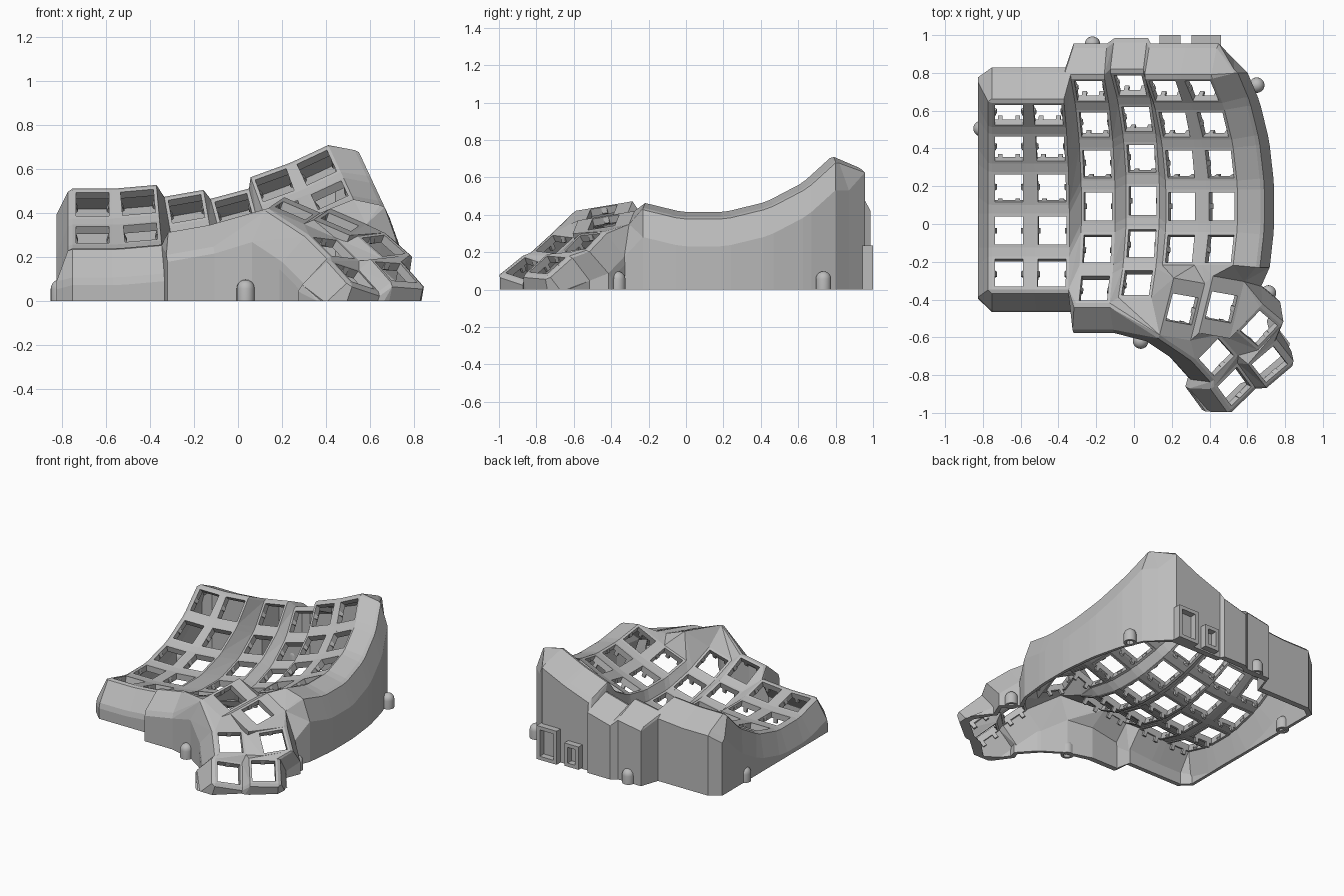
import bpy, bmesh, math
from mathutils import Matrix, Vector

if "Cube" in bpy.data.objects:
    bpy.data.objects.remove(bpy.data.objects["Cube"])

grey = bpy.data.materials.new("light_grey_plastic")
grey.use_nodes = True
COLOR = (0.5, 0.5, 0.5, 1)
grey.diffuse_color = COLOR
grey.node_tree.nodes["Principled BSDF"].inputs["Base Color"].default_value = COLOR

# Millimetre layout, mirrored and scaled into the final frame
S = 0.0104
WORLD = Matrix.Translation((0.045, 0.093, 0.18)) @ Matrix.Diagonal((-S, S, S, 1))
HALF, HOLE, LONG = 8.7, 7.2, 15.13
ROW_R, COL_R = 87.2, 257
LAST_COL, LAST_ROW, CORNER = 5, 5, 4
CORNERS = {"tl": (-1, 1), "tr": (1, 1), "bl": (-1, -1), "br": (1, -1)}
parts = {}


def rot(deg, axis):
    return Matrix.Rotation(math.radians(deg), 4, axis)


def move(*v):
    return Matrix.Translation(v)


def hull(part, pts):
    """Convex solid around points, trimmed at the ground."""
    bm = bmesh.new()
    for p in {tuple(round(v, 5) for v in p) for p in pts}:
        bm.verts.new(p)
    res = bmesh.ops.convex_hull(bm, input=bm.verts)
    loose = {g for g in res["geom_interior"] + res["geom_unused"]
             if isinstance(g, bmesh.types.BMVert)}
    bmesh.ops.delete(bm, geom=list(loose), context="VERTS")
    if bm.verts and min(v.co.z for v in bm.verts) < -1e-4:
        bmesh.ops.bisect_plane(bm, geom=bm.verts[:] + bm.edges[:] + bm.faces[:],
                               plane_co=(0, 0, 0), plane_no=(0, 0, 1), clear_inner=True)
        bmesh.ops.holes_fill(bm, edges=bm.edges[:], sides=0)
    bmesh.ops.dissolve_limit(bm, angle_limit=0.01, verts=bm.verts[:], edges=bm.edges[:])
    bmesh.ops.recalc_face_normals(bm, faces=bm.faces[:])
    me = bpy.data.meshes.new("piece")
    bm.to_mesh(me)
    bm.free()
    parts.setdefault(part, bmesh.new()).from_mesh(me)
    bpy.data.meshes.remove(me)


def box(part, m, x, y, z):
    hull(part, [m @ Vector((a, b, c)) for a in x for b in y for c in z])


def key(c, r):
    off = (0, 2.82, -4.5) if c == 2 else (0, -12.3, 5.64) if c > 3 else (0, 0, 0)
    return (rot(15, "Y") @ move(*off)
            @ move(0, 0, COL_R) @ rot(5 * (2 - c), "Y") @ move(0, 0, -COL_R)
            @ move(0, 0, ROW_R) @ rot(15 * (3 - r), "X") @ move(0, 0, -ROW_R))


# Posts are (matrix, x, y); K = main key corner, T = thumb corner, L = inner side rim
def K(c, r, n):
    return key(c, r), CORNERS[n][0] * HALF, CORNERS[n][1] * HALF


def L(r, d):
    return move(*(key(0, r) @ Vector((-HALF, d * HALF, 0)) - Vector((10, 0, 3)))), 0, 0


origin = key(1, CORNER) @ Vector((HALF, -HALF, 0)) + Vector((4.6, -4.4, 7))
THUMBS = {name: move(*(origin + Vector(t))) @ rot(a, "Z") @ rot(b, "Y") @ rot(c, "X")
          for name, c, b, a, t in (
              ("tr", 10, -23, 10, (-12, -16, 3)), ("tl", 10, -23, 10, (-32, -15, -2)),
              ("mr", -6, -34, 48, (-29, -40, -13)), ("ml", 6, -34, 40, (-51, -25, -12)),
              ("br", -16, -33, 54, (-37.8, -55.3, -25.3)),
              ("bl", -4, -35, 52, (-56.3, -43.3, -23.5)))}


def T(name, n):
    tall = LONG if name in ("tl", "tr") else HALF
    return THUMBS[name], CORNERS[n][0] * HALF, CORNERS[n][1] * tall


def post(p, off=(0, 0, 0)):
    m, x, y = p
    return [WORLD @ m @ Vector((x + off[0], y + off[1], z + off[2])) for z in (0.5, 4)]


def rim(p, d, steps):
    """Stepped wall offsets of a post in direction d."""
    out = []
    for i in steps:
        w, z = ((0, 0), (2, -1), (5, -15), (7, -15))[i]
        out += post(p, (d[0] * w, d[1] * w, z))
    return out


def drop(pts):
    return pts + [Vector((p.x, p.y, 0)) for p in pts]


def strip(part, posts):
    for i in range(len(posts) - 2):
        hull(part, [v for p in posts[i:i + 3] for v in post(p)])


def brace(part, a, da, b, db):
    every, low = (0, 1, 2, 3), (2, 3)
    hull(part, rim(a, da, every) + rim(b, db, every))
    hull(part, drop(rim(a, da, low) + rim(b, db, low)))


# Square switch frames with side nubs and small pegs underneath
def switch_frame(part, m):
    m = WORLD @ m
    for s in (-1, 1):
        box(part, m, (s * HOLE, s * HALF), (-HALF, HALF), (0, 4))
        box(part, m, (-HOLE, HOLE), (s * HOLE, s * HALF), (0, 4))
        hull(part, [m @ Vector((s * x, y, z)) for y in (-1.4, 1.4)
                    for x, z in ((HOLE, 0), (HOLE, 4), (HOLE - 1, 1))])
        box(part, m, (s * 3.2, s * 5.6), (-HALF, -HOLE), (-3, 0))


for c in range(LAST_COL + 1):
    for r in range(LAST_ROW + (c in (2, 3))):
        switch_frame("key_frames", key(c, r))
for name, m in THUMBS.items():
    switch_frame("thumb_frames", m)
    if name in ("tl", "tr"):
        for s in (-1, 1):
            box("thumb_frames", WORLD @ m, (-HALF, HALF), (s * HALF, s * LONG), (0.5, 4))

# Webs between main keys
for c in range(LAST_COL + 1):
    for r in range(LAST_ROW):
        inner, below = c < LAST_COL, r < CORNER
        if inner:
            strip("key_web", [K(c + 1, r, "tl"), K(c, r, "tr"), K(c + 1, r, "bl"), K(c, r, "br")])
        if below:
            strip("key_web", [K(c, r, "bl"), K(c, r, "br"), K(c, r + 1, "tl"), K(c, r + 1, "tr")])
        if inner and below:
            strip("key_web", [K(c, r, "br"), K(c, r + 1, "tr"),
                              K(c + 1, r, "bl"), K(c + 1, r + 1, "tl")])
E, F = CORNER, LAST_ROW
strip("key_web", [K(1, E, "br"), K(2, F, "tl"), K(2, E, "bl"), K(2, F, "tr"),
                  K(2, E, "br"), K(3, F, "tl"), K(3, E, "bl")])
strip("key_web", [K(3, F, "tr"), K(3, F, "br"), K(4, E, "bl")])

# Webs inside the thumb cluster and up to the main keys
def thumb_strip(text):
    strip("thumb_web", [T(*w.split(".")) for w in text.split()])


thumb_strip("tl.tr tl.br tr.tl tr.bl")
thumb_strip("br.tr br.br mr.tl mr.bl")
thumb_strip("bl.tr bl.br ml.tl ml.bl")
thumb_strip("br.tl bl.bl br.tr bl.br mr.tl ml.bl mr.tr ml.br")
thumb_strip("tl.tl ml.tr tl.bl ml.br tl.br mr.tr tr.bl mr.br tr.br")
strip("thumb_web", [T("tl", "tl"), K(0, E, "bl"), T("tl", "tr"), K(0, E, "br"), T("tr", "tl"),
                    K(1, E, "bl"), T("tr", "tr"), K(1, E, "br"), K(2, F, "tl"), K(2, F, "bl"),
                    T("tr", "tr"), K(2, F, "bl"), T("tr", "br"), K(2, F, "br"), K(3, F, "bl"),
                    K(2, F, "tr"), K(3, F, "tl"), K(3, E, "bl"), K(3, F, "tr"),
                    K(3, E, "br"), K(4, E, "bl")])

# Case walls
N, SO, EA, WE = (0, 1), (0, -1), (1, 0), (-1, 0)
for c in range(LAST_COL + 1):
    brace("back_wall", K(c, 0, "tl"), N, K(c, 0, "tr"), N)
    if c:
        brace("back_wall", K(c, 0, "tl"), N, K(c - 1, 0, "tr"), N)
    if c > 3:
        brace("front_wall", K(c, E, "bl"), SO, K(c, E, "br"), SO)
brace("front_wall", K(5, E, "bl"), SO, K(4, E, "br"), SO)
brace("front_wall", K(3, F, "bl"), SO, K(3, F, "br"), (0.5, -1))
brace("front_wall", K(3, F, "br"), (0.5, -1), K(4, E, "bl"), SO)
brace("front_wall", K(5, E, "br"), SO, K(5, E, "br"), EA)
brace("back_wall", K(5, 0, "tr"), N, K(5, 0, "tr"), EA)
brace("back_wall", K(0, 0, "tl"), N, L(0, 1), N)
brace("back_wall", L(0, 1), N, L(0, 1), WE)
for r in range(LAST_ROW):
    brace("right_wall", K(5, r, "tr"), EA, K(5, r, "br"), EA)
    brace("left_wall", L(r, 1), WE, L(r, -1), WE)
    hull("left_wall", post(K(0, r, "tl")) + post(K(0, r, "bl")) + post(L(r, 1)) + post(L(r, -1)))
    if r:
        brace("right_wall", K(5, r - 1, "br"), EA, K(5, r, "tr"), EA)
        brace("left_wall", L(r - 1, -1), WE, L(r, 1), WE)
        hull("left_wall", post(K(0, r, "tl")) + post(K(0, r - 1, "bl"))
             + post(L(r, 1)) + post(L(r - 1, -1)))

# Thumb walls
NW = (-0.3, 1)
for a, da, b, db in (
        ("mr.br", SO, "tr.br", SO), ("mr.br", SO, "mr.bl", SO), ("br.br", SO, "br.bl", SO),
        ("ml.tr", NW, "ml.tl", N), ("bl.tr", N, "bl.tl", N), ("br.tl", WE, "br.bl", WE),
        ("bl.tl", WE, "bl.bl", WE), ("br.bl", WE, "br.bl", SO), ("bl.tl", WE, "bl.tl", N),
        ("mr.bl", SO, "br.br", SO), ("ml.tl", N, "bl.tr", N), ("bl.bl", WE, "br.tl", WE)):
    brace("thumb_wall", T(*a.split(".")), da, T(*b.split(".")), db)
brace("thumb_wall", T("tr", "br"), SO, K(3, F, "bl"), SO)

# Join between inner side wall and thumb cluster
side, mid, top = L(E, -1), T("ml", "tr"), post(T("tl", "tl"))
low = rim(side, WE, (2, 3)) + rim(mid, NW, (2, 3))
hull("thumb_wall", drop(low))
hull("thumb_wall", low + top)
hull("thumb_wall", rim(side, WE, (0, 1, 2, 3)) + top)
hull("thumb_wall", rim(side, WE, (0, 1)) + post(K(0, E, "bl")) + top)
hull("thumb_wall", rim(mid, NW, (0, 1, 2, 3)) + top)

# Hollow port surrounds on the back
for x0, x1, z0, z1 in ((0.305, 0.46, 0, 0.235), (0.135, 0.245, 0.01, 0.17)):
    depth, t, I = (0.94, 1.0), 0.025, Matrix()
    for x in ((x0, x0 + t), (x1 - t, x1)):
        box("port_surrounds", I, x, depth, (z0, z1))
    for z in ((z0, z0 + t), (z1 - t, z1)):
        box("port_surrounds", I, (x0, x1), depth, z)

# Domed screw bosses, open underneath
bosses = parts["screw_bosses"] = bmesh.new()
R = 0.041
profile = [(0, 0.06), (0.024, 0.06), (0.024, 0), (R, 0)]
profile += [(R * math.cos(i * math.pi / 10), 0.057 + R * math.sin(i * math.pi / 10))
            for i in range(6)]
for x, y in ((-0.22, 0.952), (0.65, 0.735), (-0.81, 0.505), (0.035, -0.62), (0.712, -0.365)):
    vs = [bosses.verts.new((x + r, y, z)) for r, z in profile]
    es = [bosses.edges.new(e) for e in zip(vs, vs[1:])]
    bmesh.ops.spin(bosses, geom=vs + es, cent=(x, y, 0), axis=(0, 0, 1),
                   angle=2 * math.pi, steps=20, use_duplicate=False)
bmesh.ops.remove_doubles(bosses, verts=bosses.verts[:], dist=1e-4)
bmesh.ops.recalc_face_normals(bosses, faces=bosses.faces[:])

for name, bm in parts.items():
    me = bpy.data.meshes.new(name)
    bm.to_mesh(me)
    bm.free()
    me.materials.append(grey)
    ob = bpy.data.objects.new(name, me)
    bpy.context.collection.objects.link(ob)
    if name == "screw_bosses":
        bpy.context.view_layer.objects.active = ob
        ob.select_set(True)
        bpy.ops.object.shade_smooth_by_angle()
